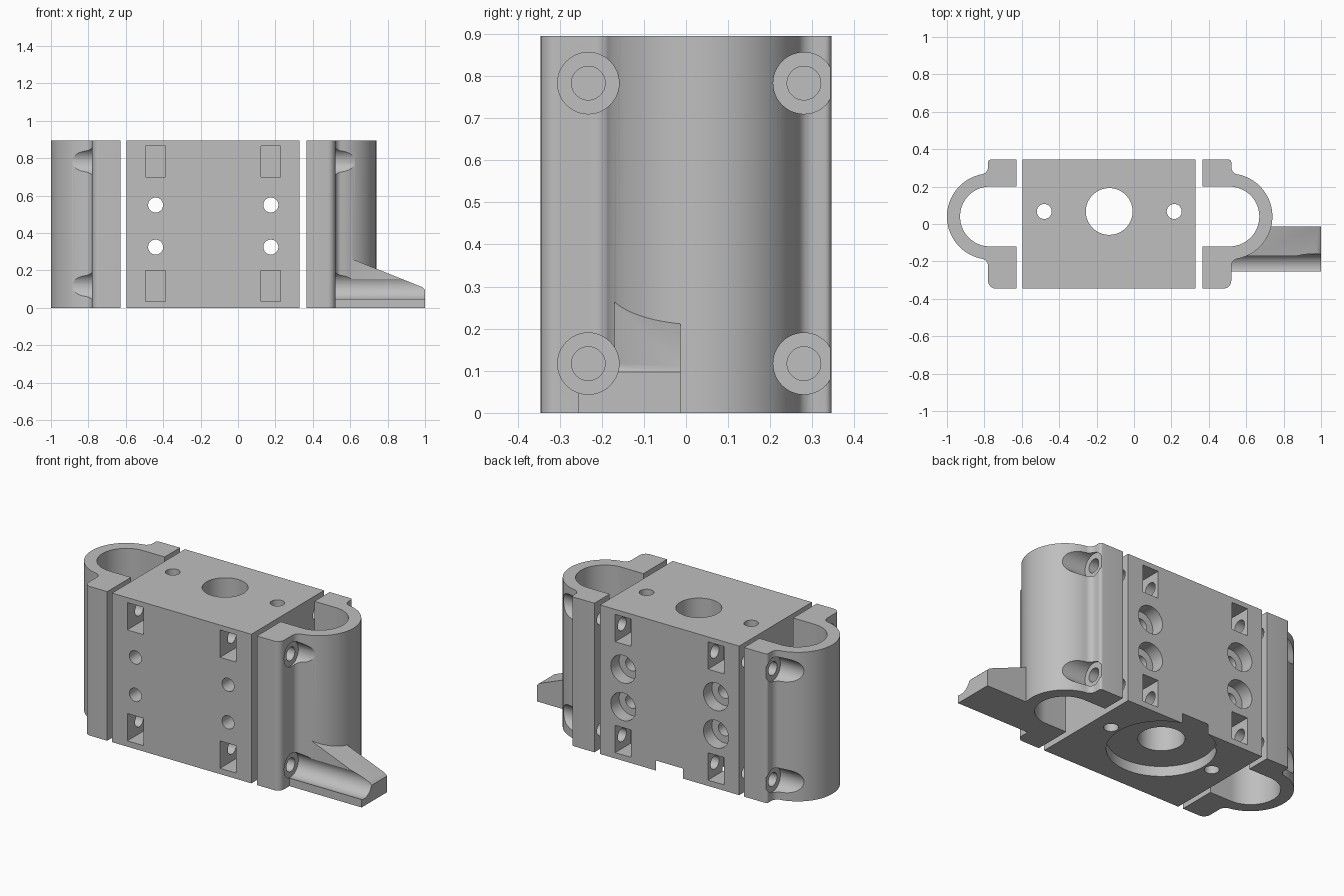
import bpy, bmesh
from math import sin, cos, radians, pi
from mathutils import Matrix, Vector

cube = bpy.data.objects.get("Cube")
if cube:
    bpy.data.objects.remove(cube, do_unlink=True)

grey = bpy.data.materials.new("plain grey")
grey.use_nodes = True
GREY = (0.52, 0.52, 0.52, 1)
grey.diffuse_color = GREY
grey.node_tree.nodes["Principled BSDF"].inputs["Base Color"].default_value = GREY

H = 0.895                  # overall height
MID = -0.1325              # middle of the block in x
BORE_Y = 0.067
SCREWS = [(y, z) for y in (-0.232, 0.28) for z in (0.117, 0.783)]


def make(name, bm):
    bmesh.ops.recalc_face_normals(bm, faces=bm.faces)
    mesh = bpy.data.meshes.new(name)
    bm.to_mesh(mesh)
    bm.free()
    mesh.materials.append(grey)
    obj = bpy.data.objects.new(name, mesh)
    bpy.context.collection.objects.link(obj)
    return obj


def box(name, lo, hi):
    bm = bmesh.new()
    lo, hi = Vector(lo), Vector(hi)
    size = Matrix.Diagonal((*(hi - lo), 1))
    bmesh.ops.create_cube(bm, size=1, matrix=Matrix.Translation((lo + hi) / 2) @ size)
    return make(name, bm)


def rod(name, start, axis, length, radius, sides=48):
    """Cylinder running from start along the positive axis."""
    bm = bmesh.new()
    turn = {"X": Matrix.Rotation(pi / 2, 4, "Y"),
            "Y": Matrix.Rotation(-pi / 2, 4, "X"), "Z": Matrix()}[axis]
    place = Matrix.Translation(start) @ turn @ Matrix.Translation((0, 0, length / 2))
    bmesh.ops.create_cone(bm, cap_ends=True, segments=sides, radius1=radius,
                          radius2=radius, depth=length, matrix=place)
    return make(name, bm)


def prism(name, points, offset):
    """Closed outline pushed along offset."""
    bm = bmesh.new()
    face = bm.faces.new([bm.verts.new(p) for p in points])
    new = bmesh.ops.extrude_face_region(bm, geom=[face])["geom"]
    bmesh.ops.translate(bm, vec=offset,
                        verts=[v for v in new if isinstance(v, bmesh.types.BMVert)])
    return make(name, bm)


def arc(cx, cy, r, a, b, steps):
    return [(cx + r * cos(radians(a + (b - a) * i / steps)),
             cy + r * sin(radians(a + (b - a) * i / steps))) for i in range(steps + 1)]


def combine(obj, tools, operation):
    for tool in tools:
        mod = obj.modifiers.new("shape", "BOOLEAN")
        mod.operation, mod.solver, mod.object = operation, "EXACT", tool
        bpy.context.view_layer.objects.active = obj
        bpy.ops.object.modifier_apply(modifier=mod.name)
        bpy.data.objects.remove(tool, do_unlink=True)


def smooth(obj):
    bpy.ops.object.select_all(action="DESELECT")
    obj.select_set(True)
    bpy.context.view_layer.objects.active = obj
    bpy.ops.object.shade_smooth_by_angle(angle=radians(30))


# Central block with its bores
block = box("centre_block", (-0.595, -0.345, 0), (0.33, 0.345, H))
cuts = [rod("main_bore", (MID, BORE_Y, -0.1), "Z", 1.2, 0.125, 64),
        rod("bottom_recess", (MID, BORE_Y, -0.1), "Z", 0.16, 0.292, 96)]
for side in (-1, 1):
    cuts.append(rod("guide_hole", (MID + side * 0.3475, BORE_Y, -0.1), "Z", 1.2, 0.04))
    px = MID + side * 0.308
    # mounting holes, widened at the back
    for z in (0.325, 0.55):
        cuts.append(rod("mount_hole", (px, -0.5, z), "Y", 1, 0.04))
        cuts.append(rod("mount_recess", (px, 0.265, z), "Y", 0.2, 0.083))
    # nut pockets and the side screw holes that reach them
    for y, z in SCREWS:
        ya, yb = (-0.45, -0.155) if y < 0 else (0.2, 0.45)
        cuts.append(box("nut_pocket", (px - 0.053, ya, z - 0.082),
                        (px + 0.053, yb, z + 0.082)))
        x0 = 0.03 if side > 0 else -0.695
        cuts.append(rod("screw_hole", (x0, y, z), "X", 0.4, 0.04))
combine(block, cuts, "DIFFERENCE")
smooth(block)


def clamp(name, has_lever):
    cx, cy, r = 0.51, 0.04, 0.23
    # flange, fillet, round barrel, fillet, flange
    outline = [(0.367, -0.345)]
    outline += arc(0.48, -0.305, 0.04, -90, 0, 8)
    outline += arc(0.56, -0.225, 0.04, 180, 100.7, 8)
    outline += arc(cx, cy, r, -79.3, 79.3, 48)[1:-1]
    outline += arc(0.56, 0.305, 0.04, 259.3, 180, 8)
    outline += arc(0.505, 0.33, 0.015, 0, 90, 5)
    outline.append((0.367, 0.345))
    body = prism(name, [(x, y, 0) for x, y in outline], (0, 0, H))
    # sloping lever with a low ledge in front
    if has_lever:
        slope = [(0.55, 0), (1, 0), (1, 0.097), (0.985, 0.111), (0.55, 0.285)]
        lever = prism("lever", [(x, -0.17, z) for x, z in slope], (0, 0.157, 0))
        ledge = box("ledge", (0.5, -0.255, 0), (1, -0.165, 0.11))
        combine(body, [lever, ledge], "UNION")
    # open slot with a round end
    slot = [(0.2, -0.12)] + arc(cx, cy, 0.16, -90, 90, 40) + [(0.2, 0.2)]
    cuts = [prism("slot", [(x, y, -0.1) for x, y in slot], (0, 0, 1.2))]
    for y, z in SCREWS:
        cuts.append(rod("screw_hole", (0.2, y, z), "X", 1, 0.04))
        cuts.append(rod("screw_recess", (0.512, y, z), "X", 0.7, 0.073))
    combine(body, cuts, "DIFFERENCE")
    return body


right_clamp = clamp("lever_clamp", True)
smooth(right_clamp)

# Plain clamp mirrored to the other side
left_clamp = clamp("plain_clamp", False)
left_clamp.data.transform(Matrix.Translation((-0.26, 0, 0)) @ Matrix.Diagonal((-1, 1, 1, 1)))
left_clamp.data.flip_normals()
smooth(left_clamp)
